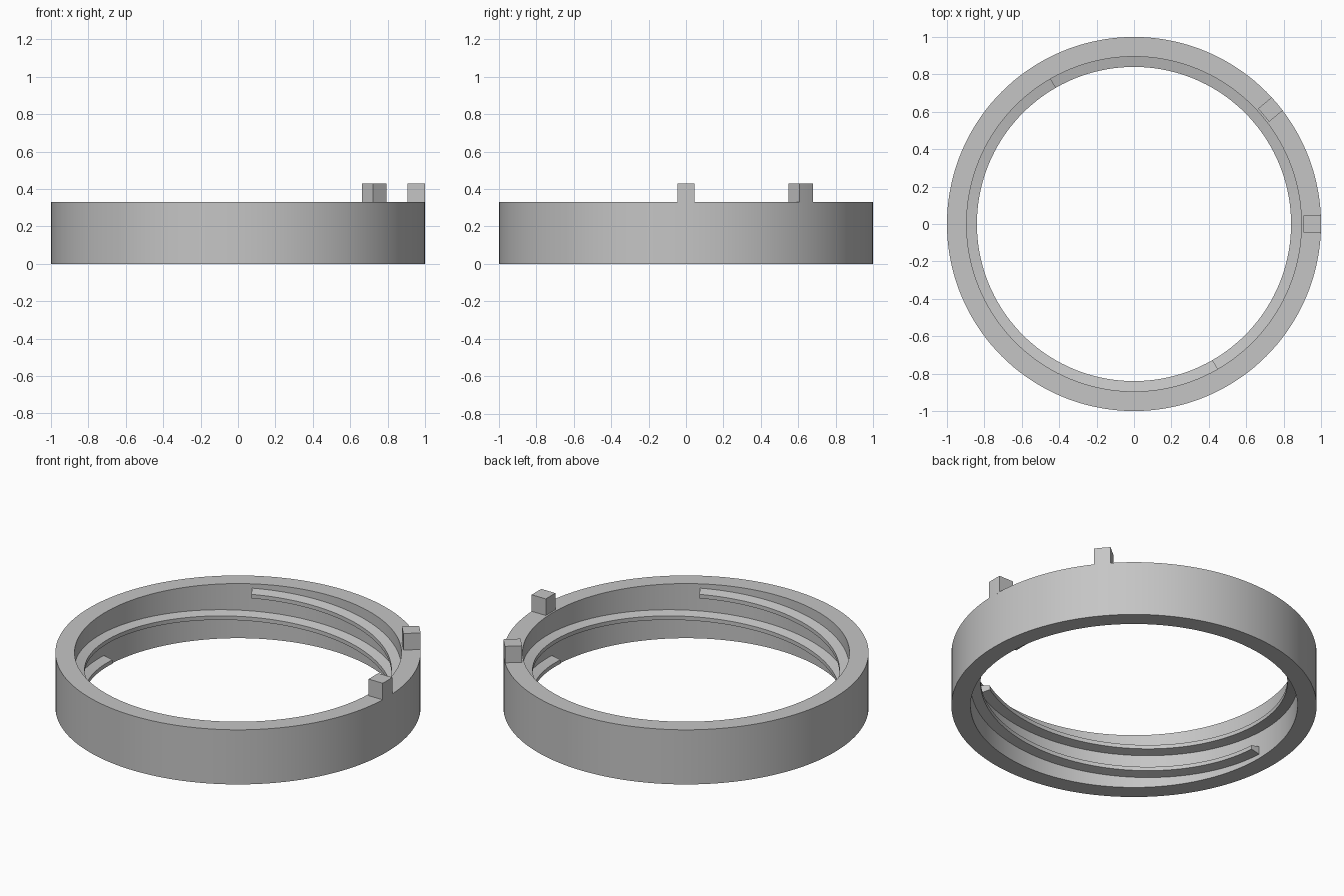
import bpy, bmesh
from math import sin, cos, radians, sqrt, pi

cube = bpy.data.objects.get("Cube")
if cube:
    bpy.data.objects.remove(cube, do_unlink=True)

OUTER, INNER, CREST = 1.0, 0.895, 0.84
HEIGHT, LUG_TOP = 0.33, 0.43

grey = bpy.data.materials.new("plain grey")
grey.use_nodes = True
colour = (0.56, 0.56, 0.56, 1)
grey.diffuse_color = colour
grey.node_tree.nodes["Principled BSDF"].inputs["Base Color"].default_value = colour


def finish(bm, name):
    """Turn a bmesh into a smooth, sharp-edged object."""
    bmesh.ops.recalc_face_normals(bm, faces=bm.faces)
    mesh = bpy.data.meshes.new(name)
    bm.to_mesh(mesh)
    bm.free()
    mesh.materials.append(grey)
    obj = bpy.data.objects.new(name, mesh)
    bpy.context.collection.objects.link(obj)
    bpy.ops.object.select_all(action='DESELECT')
    obj.select_set(True)
    bpy.context.view_layer.objects.active = obj
    bpy.ops.object.shade_smooth_by_angle(angle=radians(10))
    return obj


def sweep(name, profile, start, end, rise, steps, closed=False):
    """Carry an (r, z) profile around the axis, climbing by rise."""
    bm = bmesh.new()
    rows = []
    for i in range(steps if closed else steps + 1):
        t = i / steps
        a = start + (end - start) * t
        rows.append([bm.verts.new((r * cos(a), r * sin(a), z + rise * t))
                     for r, z in profile])
    pairs = list(zip(rows, rows[1:]))
    if closed:
        pairs.append((rows[-1], rows[0]))
    else:
        bm.faces.new(rows[0])
        bm.faces.new(rows[-1])
    n = len(profile)
    for p, q in pairs:
        for j in range(n):
            k = (j + 1) % n
            bm.faces.new((p[j], p[k], q[k], q[j]))
    return finish(bm, name)


# Ring body
sweep("ring_body", [(INNER, 0), (OUTER, 0), (OUTER, HEIGHT), (INNER, HEIGHT)],
      0, 2 * pi, 0, 144, closed=True)

# Two-start internal thread, each ridge with a slim trapezoid section
ridge = [(INNER + 0.005, -0.025), (CREST, -0.012),
         (CREST, 0.012), (INNER + 0.005, 0.025)]
for name, start in (("thread_ridge_a", 180), ("thread_ridge_b", 0)):
    sweep(name, [(r, z + 0.05) for r, z in ridge],
          radians(start), radians(start + 300), 0.23, 120)


# Locking lugs on the rim, outer face flush with the ring
def lug(name, angle):
    half, inner = 0.046, 0.905
    outline = [(inner, half), (inner, -half)]
    for i in range(5):
        y = half * (i / 2 - 1)
        outline.append((sqrt(OUTER ** 2 - y ** 2), y))
    bm = bmesh.new()
    base = bm.faces.new([bm.verts.new((x, y, HEIGHT - 0.005)) for x, y in outline])
    grown = bmesh.ops.extrude_face_region(bm, geom=[base], use_keep_orig=True)
    for v in grown["geom"]:
        if isinstance(v, bmesh.types.BMVert):
            v.co.z = LUG_TOP
    finish(bm, name).rotation_euler.z = angle


lug("side_lug", 0)
lug("back_lug", radians(40))
